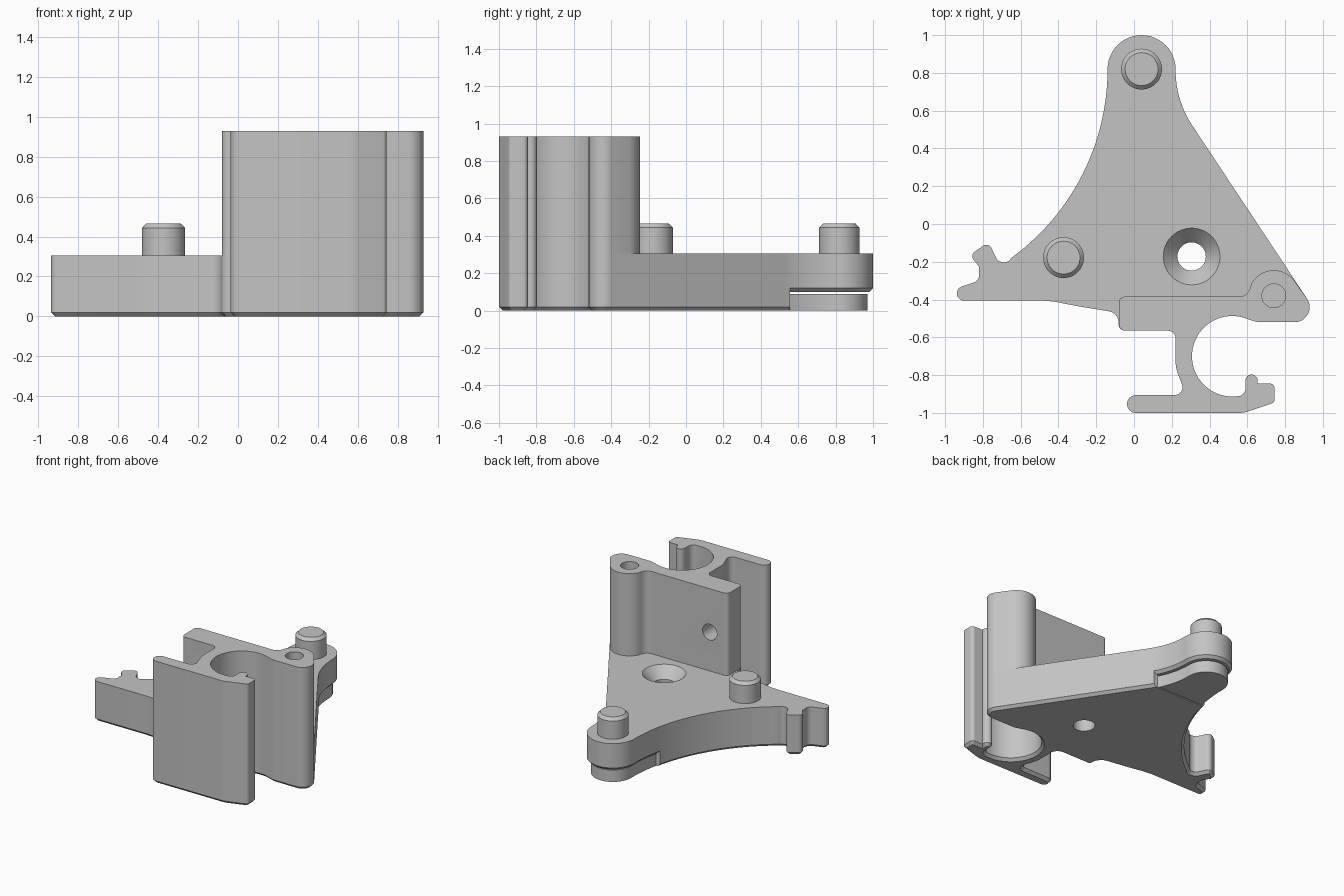
import bpy, bmesh, math
from mathutils import Vector

cube = bpy.data.objects.get("Cube")
if cube:
    bpy.data.objects.remove(cube, do_unlink=True)

grey = bpy.data.materials.new("plain grey")
grey.use_nodes = True
grey.diffuse_color = (0.55, 0.55, 0.55, 1)
grey.node_tree.nodes["Principled BSDF"].inputs["Base Color"].default_value = grey.diffuse_color


def arc(cx, cy, radius, start, end, steps=24):
    """Arc as unrounded corners, angles in degrees."""
    angles = [math.radians(start + (end - start) * i / steps) for i in range(steps + 1)]
    return [(cx + radius * math.cos(a), cy + radius * math.sin(a), 0) for a in angles]


def rounded(corners, steps=8):
    """Closed outline from (x, y, fillet radius) corners."""
    outline = []
    for i, (x, y, radius) in enumerate(corners):
        point = Vector((x, y))
        if not radius:
            outline.append(point)
            continue
        before = (Vector(corners[i - 1][:2]) - point).normalized()
        after = (Vector(corners[(i + 1) % len(corners)][:2]) - point).normalized()
        half = before.angle(after) / 2
        centre = point + (before + after).normalized() * radius / math.sin(half)
        reach = radius / math.tan(half)
        first, last = point + before * reach - centre, point + after * reach - centre
        for k in range(steps + 1):
            outline.append(centre + first.lerp(last, k / steps).normalized() * radius)
    return outline


def inset(outline, distance):
    """Move a clockwise outline inward with mitred corners."""
    result = []
    for i, point in enumerate(outline):
        a = (point - outline[i - 1]).normalized()
        b = (outline[(i + 1) % len(outline)] - point).normalized()
        na, nb = Vector((a.y, -a.x)), Vector((b.y, -b.x))
        result.append(point + (na + nb) * distance / (1 + na.dot(nb)))
    return result


def clip_behind(outline, limit):
    """Keep the part of an outline with y above the limit."""
    result = []
    for i, b in enumerate(outline):
        a = outline[i - 1]
        if (a.y > limit) != (b.y > limit):
            result.append(a.lerp(b, (limit - a.y) / (b.y - a.y)))
        if b.y > limit:
            result.append(b)
    return result


def loft(name, layers):
    """Closed solid through (outline, height) layers."""
    bm = bmesh.new()
    rings = [[bm.verts.new((p.x, p.y, z)) for p in outline] for outline, z in layers]
    for low, high in zip(rings, rings[1:]):
        for i in range(len(low)):
            bm.faces.new((low[i - 1], low[i], high[i], high[i - 1]))
    bm.faces.new(rings[0])
    bm.faces.new(rings[-1])
    bmesh.ops.recalc_face_normals(bm, faces=bm.faces)
    mesh = bpy.data.meshes.new(name)
    bm.to_mesh(mesh)
    bm.free()
    mesh.materials.append(grey)
    obj = bpy.data.objects.new(name, mesh)
    bpy.context.collection.objects.link(obj)
    return obj


def turned(name, x, y, profile):
    """Round part from (radius, height) steps."""
    def circle(radius):
        return [Vector(p[:2]) for p in arc(x, y, radius, 360, 0, 48)[:-1]]
    return loft(name, [(circle(radius), z) for radius, z in profile])


def cut(target, cutter):
    cutter.hide_render = True
    modifier = target.modifiers.new("cut", "BOOLEAN")
    modifier.operation, modifier.solver, modifier.object = "DIFFERENCE", "EXACT", cutter
    with bpy.context.temp_override(object=target, active_object=target, selected_objects=[target]):
        bpy.ops.object.modifier_apply(modifier=modifier.name)
    bpy.data.objects.remove(cutter, do_unlink=True)


# Shared front edge: rounded right tip, round clip, front flange, web
clip_edge = (
    arc(0.85, -0.44, 0.08, 33, -90, 12)
    + [(0.655, -0.52, 0.1)]
    + arc(0.52, -0.70, 0.213, 66, 275, 40)
    + [(0.59, -0.91, 0.04)]
    + arc(0.622, -0.83, 0.033, 180, 0, 12)
    + [(0.655, -0.845, 0), (0.745, -0.845, 0.025), (0.745, -0.945, 0.025), (0.58, -1, 0.15)]
    + arc(0.01, -0.953, 0.047, 270, 90, 14)
    + [(0.275, -0.905, 0.04), (0.22, -0.76, 0.2), (0.22, -0.565, 0.04), (-0.08, -0.565, 0.035)]
)

# Plate edge: left hook, long concave side, rear tip
hook = arc(-0.9, -0.367, 0.038, 270, 110, 10) + [
    (-0.82, -0.30, 0.04), (-0.82, -0.225, 0.03), (-0.87, -0.165, 0.03),
    (-0.77, -0.095, 0.03), (-0.72, -0.20, 0.04), (-0.67, -0.205, 0.04)]
rear = arc(-1.375, 0.82, 1.235, -54, 0, 36) + arc(0.04, 0.82, 0.18, 180, 0)[1:] + [(0.22, 0.655, 0.53)]
front_left = [(-0.085, -0.47, 0.06), (-0.3, -0.435, 0), (-0.45, -0.405, 0.6)]
plate_outline = rounded(hook + rear + clip_edge + front_left)

# Tower edge: flat back wall and screw boss
tower_back = [(-0.08, -0.385, 0.03), (0.6, -0.385, 0.06)] + arc(0.74, -0.38, 0.135, 150, 33)
tower_outline = rounded(tower_back + clip_edge)

top, tower_top, chamfer = 0.305, 0.93, 0.02
plate = loft("base_plate", [(inset(plate_outline, chamfer), 0), (plate_outline, chamfer), (plate_outline, top)])
tower = loft("clip_tower", [(tower_outline, top), (tower_outline, tower_top)])

# Countersunk hole in the plate
cut(plate, turned("countersink_cutter", 0.305, -0.172, [(0.075, -0.1), (0.075, 0.225), (0.17, 0.326)]))

# Recess under the rear tip, with its chamfered lip and loose foot
block = [Vector(p) for p in ((-1, 0.555), (-1, 2), (1, 2), (1, 0.555))]
cut(plate, loft("recess_cutter", [(block, -1), (block, 0.12)]))
lip = clip_behind(plate_outline, 0.53)
loft("tip_lip", [(inset(lip, chamfer), 0.1), (lip, 0.12)])
foot = inset(clip_behind(plate_outline, 0.535), 0.03)
loft("tip_foot", [(foot, 0), (foot, 0.09)])

# Screw hole in the boss and cross hole in the wall
cut(tower, turned("boss_cutter", 0.74, -0.38, [(0.063, 0.2), (0.063, 1.1)]))
cross = turned("cross_cutter", 0, 0, [(0.06, 0), (0.06, 0.3)])
cross.rotation_euler.x = math.radians(90)
cross.location = (0.07, -0.32, 0.6)
bpy.context.view_layer.update()
cut(tower, cross)

# Locating pins
for name, x, y in (("rear_pin", 0.04, 0.82), ("left_pin", -0.373, -0.178)):
    turned(name, x, y, [(0.108, 0.28), (0.108, 0.443), (0.087, 0.465)])

# Smooth curved walls, sharp edges
bpy.ops.object.select_all(action="DESELECT")
for obj in bpy.context.collection.objects:
    if obj.type == "MESH":
        obj.select_set(True)
bpy.context.view_layer.objects.active = plate
bpy.ops.object.shade_smooth_by_angle(angle=math.radians(25))
